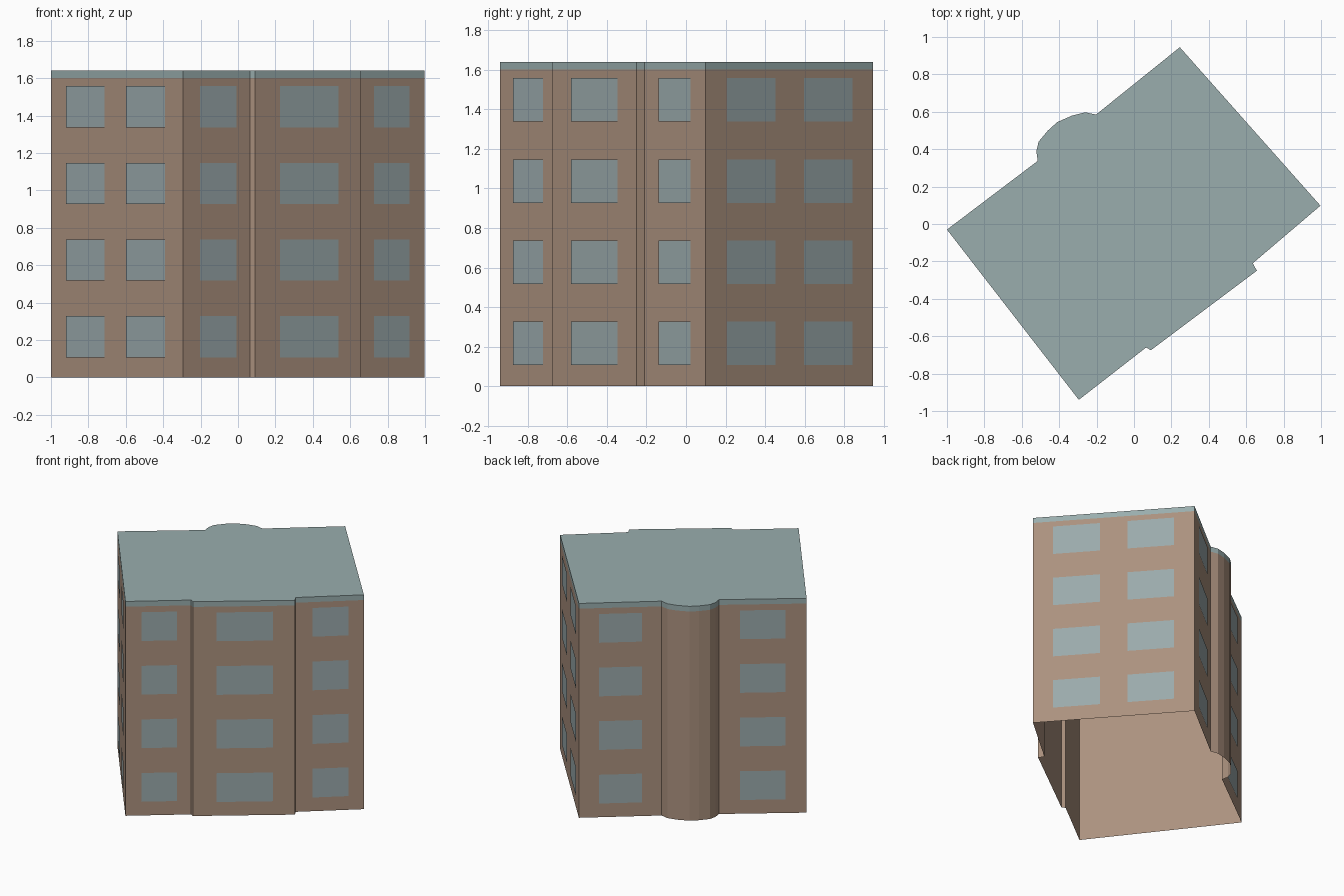
import bpy
import bmesh
from mathutils import Vector

cube = bpy.data.objects.get("Cube")
if cube:
    bpy.data.objects.remove(cube, do_unlink=True)


def make_material(name, rgb):
    mat = bpy.data.materials.new(name)
    mat.use_nodes = True
    mat.diffuse_color = (*rgb, 1)
    mat.node_tree.nodes["Principled BSDF"].inputs["Base Color"].default_value = (*rgb, 1)
    return mat


brown = make_material("brown plaster", (0.41, 0.285, 0.21))
slate = make_material("grey roofing", (0.32, 0.42, 0.42))
glass = make_material("window glass", (0.325, 0.40, 0.41))

# Footprint, counter-clockwise from above
W, S = (-1.0, -0.03), (-0.295, -0.94)
BAY_IN, BAY_A, BAY_B, BAY_OUT = (0.065, -0.66), (0.09, -0.675), (0.657, -0.25), (0.635, -0.21)
E, N = (0.997, 0.098), (0.245, 0.945)
TOWER_A, TOWER_B = (-0.203, 0.585), (-0.515, 0.337)
tower = [(-0.26, 0.597), (-0.33, 0.58), (-0.41, 0.545), (-0.46, 0.50),
         (-0.51, 0.44), (-0.522, 0.39)]
footprint = [W, S, BAY_IN, BAY_A, BAY_B, BAY_OUT, E, N, TOWER_A, *tower, TOWER_B]
EAVES, TOP = 1.60, 1.64


def finish(bm, name, mat):
    mesh = bpy.data.meshes.new(name)
    bm.to_mesh(mesh)
    bm.free()
    mesh.materials.append(mat)
    obj = bpy.data.objects.new(name, mesh)
    bpy.context.collection.objects.link(obj)
    return obj


def shell(name, mat, z0, z1, capped):
    """Upright ring of walls over the footprint, with an optional flat lid."""
    bm = bmesh.new()
    low = [bm.verts.new((x, y, z0)) for x, y in footprint]
    high = [bm.verts.new((x, y, z1)) for x, y in footprint]
    for i in range(len(footprint)):
        j = (i + 1) % len(footprint)
        bm.faces.new((low[i], low[j], high[j], high[i]))
    if capped:
        bm.faces.new(high)
    return finish(bm, name, mat)


shell("walls", brown, 0, EAVES, False)
shell("roof", slate, EAVES, TOP, True)


def windows(name, a, b, spans):
    """Four storeys of thin panes just proud of the wall from a to b."""
    a, b = Vector((*a, 0)), Vector((*b, 0))
    along = b - a
    out = Vector((along.y, -along.x, 0)).normalized() * 0.005
    bm = bmesh.new()
    for storey in range(4):
        z0 = 0.107 + storey * 0.41
        for t0, t1 in spans:
            corners = ((t0, z0), (t1, z0), (t1, z0 + 0.22), (t0, z0 + 0.22))
            bm.faces.new([bm.verts.new(a + along * t + out + Vector((0, 0, z)))
                          for t, z in corners])
    finish(bm, name, glass)


# Spans are fractions along each wall
windows("right_end_windows", W, S, [(0.12, 0.41), (0.575, 0.87)])
windows("front_right_windows", S, BAY_IN, [(0.245, 0.785)])
windows("front_bay_windows", BAY_A, BAY_B, [(0.23, 0.785)])
windows("front_left_windows", BAY_OUT, E, [(0.245, 0.77)])
windows("left_end_windows", E, N, [(0.125, 0.415), (0.585, 0.875)])
windows("back_left_windows", N, TOWER_A, [(0.24, 0.76)])
windows("back_right_windows", TOWER_B, W, [(0.24, 0.76)])
